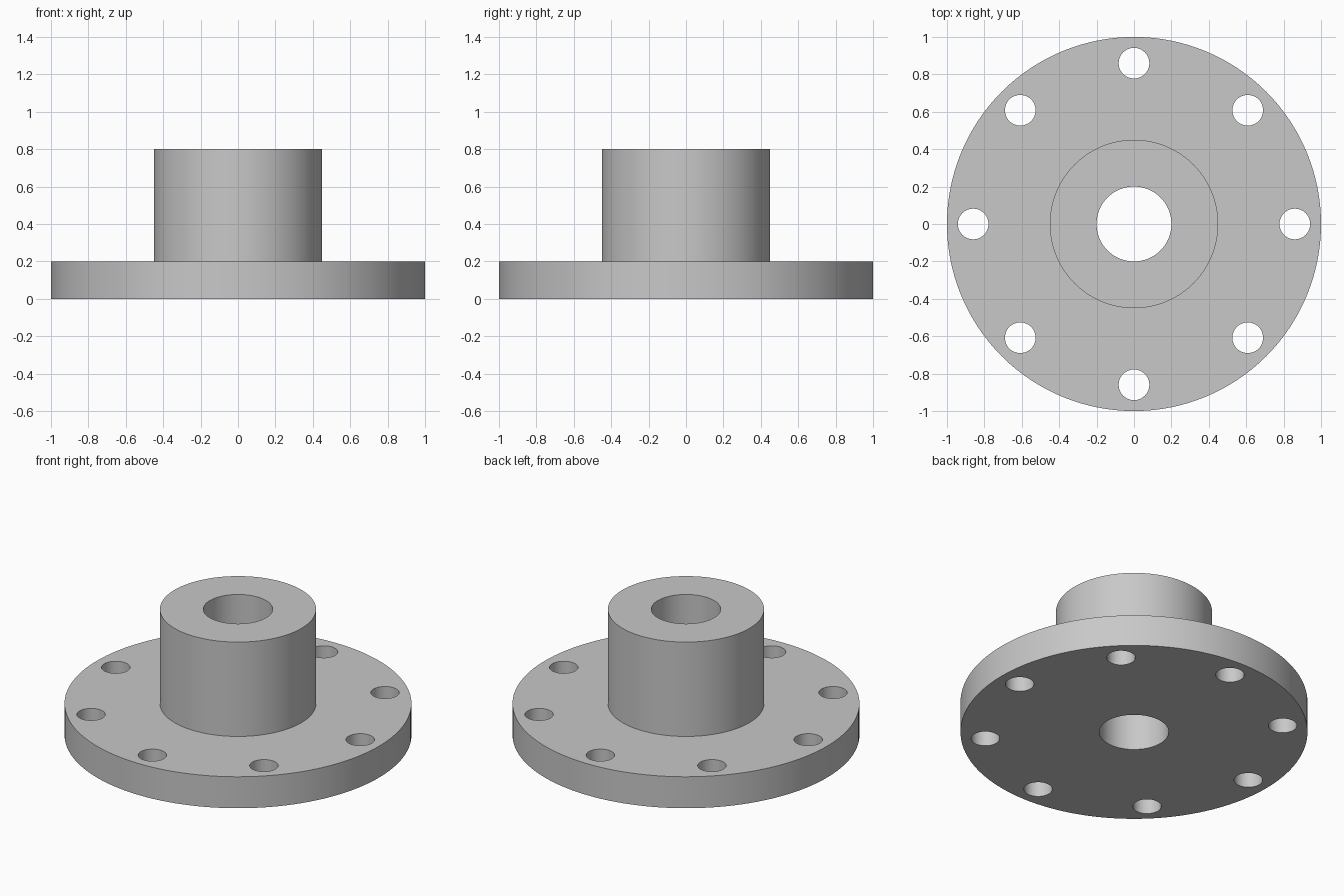
import bpy
import bmesh
from math import pi, radians
from mathutils import Matrix, Vector

cube = bpy.data.objects.get("Cube")
if cube:
    bpy.data.objects.remove(cube, do_unlink=True)

FLANGE_RADIUS, FLANGE_HEIGHT = 1.0, 0.2
HUB_RADIUS, HUB_TOP = 0.45, 0.8
BORE_RADIUS = 0.2
BOLT_CIRCLE, BOLT_RADIUS, BOLT_COUNT = 0.86, 0.082, 8

steel = bpy.data.materials.new("grey_steel")
steel.use_nodes = True
grey = (0.58, 0.58, 0.58, 1)
steel.diffuse_color = grey
steel.node_tree.nodes["Principled BSDF"].inputs["Base Color"].default_value = grey


def make_object(name, bm):
    bmesh.ops.recalc_face_normals(bm, faces=bm.faces)
    mesh = bpy.data.meshes.new(name)
    bm.to_mesh(mesh)
    bm.free()
    mesh.materials.append(steel)
    obj = bpy.data.objects.new(name, mesh)
    bpy.context.collection.objects.link(obj)
    return obj


# Flange, hub and bore turned from one closed cross-section
profile = [(BORE_RADIUS, 0), (FLANGE_RADIUS, 0), (FLANGE_RADIUS, FLANGE_HEIGHT),
           (HUB_RADIUS, FLANGE_HEIGHT), (HUB_RADIUS, HUB_TOP), (BORE_RADIUS, HUB_TOP)]
bm = bmesh.new()
ring = [bm.verts.new((r, 0, z)) for r, z in profile]
edges = [bm.edges.new((a, b)) for a, b in zip(ring, ring[1:] + ring[:1])]
bmesh.ops.spin(bm, geom=ring + edges, cent=(0, 0, 0), axis=(0, 0, 1),
               angle=2 * pi, steps=128, use_merge=True)
bmesh.ops.remove_doubles(bm, verts=bm.verts, dist=0.0001)
flange = make_object("hub_flange", bm)

# Ring of bolt hole cutters
bm = bmesh.new()
for i in range(BOLT_COUNT):
    place = (Matrix.Rotation(2 * pi * i / BOLT_COUNT, 4, "Z")
             @ Matrix.Translation(Vector((BOLT_CIRCLE, 0, FLANGE_HEIGHT / 2))))
    bmesh.ops.create_cone(bm, cap_ends=True, segments=48, radius1=BOLT_RADIUS,
                          radius2=BOLT_RADIUS, depth=FLANGE_HEIGHT * 2, matrix=place)
cutter = make_object("bolt_hole_cutter", bm)
cutter.hide_render = True

# Drill the bolt holes
drill = flange.modifiers.new("bolt_holes", "BOOLEAN")
drill.operation = "DIFFERENCE"
drill.solver = "EXACT"
drill.object = cutter
bpy.ops.object.select_all(action="DESELECT")
flange.select_set(True)
bpy.context.view_layer.objects.active = flange
bpy.ops.object.modifier_apply(modifier=drill.name)
bpy.data.objects.remove(cutter, do_unlink=True)

# Smooth round walls with sharp rims
bpy.ops.object.shade_smooth_by_angle(angle=radians(30))
